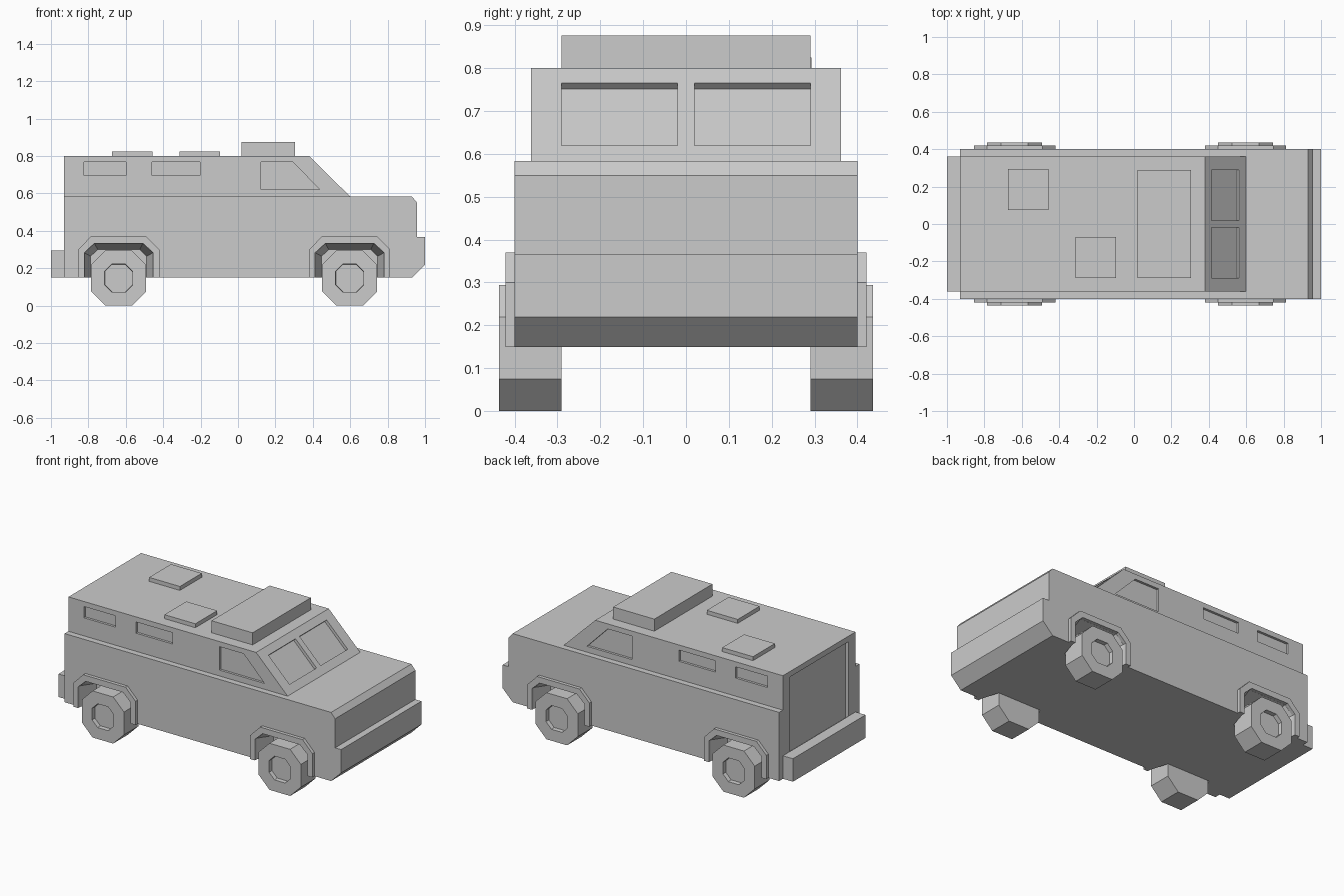
import bpy, bmesh

if "Cube" in bpy.data.objects:
    bpy.data.objects.remove(bpy.data.objects["Cube"])


def loft(name, rings):
    """Closed solid through matching rings of 3D points."""
    bm = bmesh.new()
    vs = [[bm.verts.new(p) for p in r] for r in rings]
    n = len(rings[0])
    for a, b in zip(vs, vs[1:]):
        for i in range(n):
            j = (i + 1) % n
            bm.faces.new((a[i], a[j], b[j], b[i]))
    bm.faces.new(vs[0])
    bm.faces.new(vs[-1])
    bmesh.ops.recalc_face_normals(bm, faces=bm.faces)
    me = bpy.data.meshes.new(name)
    bm.to_mesh(me)
    bm.free()
    ob = bpy.data.objects.new(name, me)
    bpy.context.collection.objects.link(ob)
    return ob


def at_y(profile, y):
    return [(x, y, z) for x, z in profile]


def prism(name, profile, y0, y1):
    return loft(name, [at_y(profile, y0), at_y(profile, y1)])


def box(name, x0, x1, y0, y1, z0, z1):
    return prism(name, [(x0, z0), (x1, z0), (x1, z1), (x0, z1)], y0, y1)


def carve(ob, cutters):
    for c in cutters:
        c.hide_render = True
        m = ob.modifiers.new("cut", 'BOOLEAN')
        m.operation, m.solver, m.object = 'DIFFERENCE', 'EXACT', c
    dg = bpy.context.evaluated_depsgraph_get()
    dg.update()
    me = bpy.data.meshes.new_from_object(ob.evaluated_get(dg))
    ob.modifiers.clear()
    ob.data = me


def octagon(cx, cz, h):
    f = h * 0.49
    return [(cx + a, cz + b) for a, b in
            [(-f, -h), (f, -h), (h, -f), (h, f), (f, h), (-f, h), (-h, f), (-h, -f)]]


def arch(cx, half, flat, shoulder, top, bottom):
    return [(cx - half, bottom), (cx - half, shoulder), (cx - flat, top),
            (cx + flat, top), (cx + half, shoulder), (cx + half, bottom)]


# Main body shells
hull = prism("hull", [(-.93, .15), (.93, .15), (1, .22), (1, .367), (.958, .367),
                      (.958, .55), (.93, .583), (-.93, .583)], -.4, .4)
cabin = prism("cabin", [(-.93, .583), (.6, .583), (.38, .8), (-.93, .8)], -.362, .362)

# Rear door recess, wheel wells and window recesses
door = box("door_cutter", -.96, -.91, -.29, .29, .28, .765)
hull_cut, cabin_cut = [door], [door]
side_windows = [
    [(-.823, .697), (-.6, .697), (-.6, .768), (-.823, .768)],
    [(-.46, .697), (-.203, .697), (-.203, .768), (-.46, .768)],
    [(.123, .62), (.438, .62), (.293, .768), (.123, .768)],
]
screen = [(.5625 - .013, .62 - .013), (.5625 + .03, .62 + .03),
          (.4155 + .03, .765 + .03), (.4155 - .013, .765 - .013)]

for s in (-1, 1):
    for w in side_windows:
        cabin_cut.append(prism("window_cutter", w, s * .347, s * .4))
    cabin_cut.append(prism("windscreen_cutter", screen, s * .02, s * .29))
    for cx in (-.638, .597):
        well_in = arch(cx, .15, .112, .264, .3, .1)
        well_out = arch(cx, .184, .13, .283, .333, .1)
        hull_cut.append(loft("well_cutter", [at_y(well_in, s * .285), at_y(well_out, s * .402)]))
        # Fender flare
        flare = arch(cx, .217, .148, .3, .37, .15) + arch(cx, .184, .13, .283, .333, .15)[::-1]
        prism("fender", flare, s * .395, s * .421)
        # Wheel with sunken hub
        loft("wheel", [at_y(octagon(cx, .147, .147), s * .29),
                       at_y(octagon(cx, .147, .147), s * .436),
                       at_y(octagon(cx, .147, .075), s * .436),
                       at_y(octagon(cx, .147, .073), s * .41)])

carve(hull, hull_cut)
carve(cabin, cabin_cut)
for c in set(hull_cut + cabin_cut):
    bpy.data.objects.remove(c)

# Rear step and roof fittings
box("rear_bumper", -1, -.93, -.362, .362, .15, .295)
box("roof_box", .018, .305, -.29, .29, .8, .876)
box("roof_hatch_left", -.673, -.458, .075, .293, .8, .825)
box("roof_hatch_right", -.312, -.096, -.288, -.07, .8, .825)
